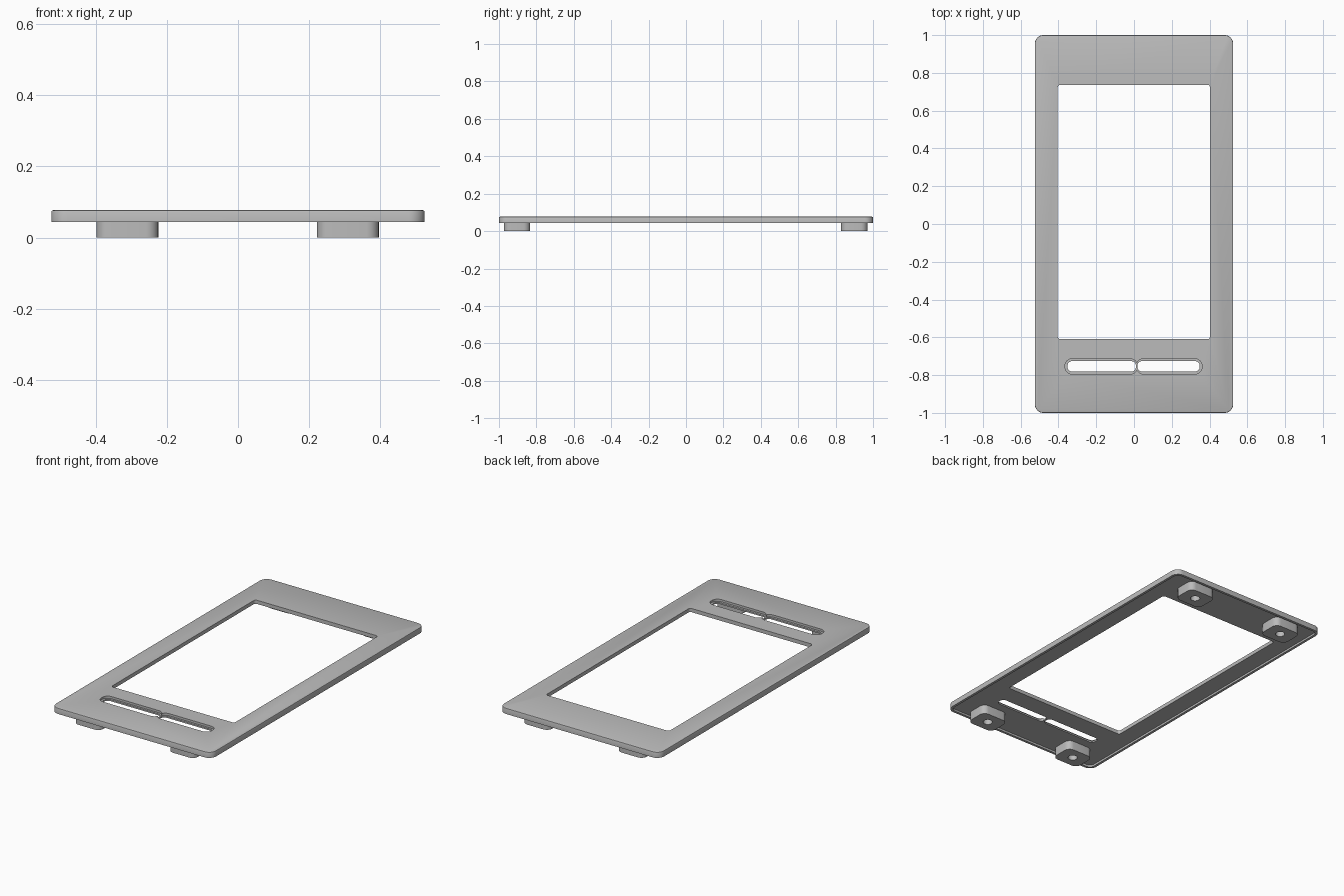
import bpy
import bmesh
from math import pi, cos, sin, radians

if "Cube" in bpy.data.objects:
    bpy.data.objects.remove(bpy.data.objects["Cube"])

grey = bpy.data.materials.new("plain grey")
grey.use_nodes = True
grey.diffuse_color = (0.5, 0.5, 0.5, 1)
shader = next(n for n in grey.node_tree.nodes if n.type == "BSDF_PRINCIPLED")
shader.inputs["Base Color"].default_value = (0.5, 0.5, 0.5, 1)


def slab(name, x0, x1, y0, y1, z0, z1, radius, steps=6, edge=0):
    """Upright prism with rounded corners and an optional softened top rim."""
    bm = bmesh.new()
    corners = [(x1 - radius, y1 - radius), (x0 + radius, y1 - radius),
               (x0 + radius, y0 + radius), (x1 - radius, y0 + radius)]
    ring = []
    for i, (cx, cy) in enumerate(corners):
        for s in range(steps + 1):
            a = (i + s / steps) * pi / 2
            ring.append(bm.verts.new((cx + radius * cos(a), cy + radius * sin(a), z0)))
    base = bm.faces.new(ring)
    grown = bmesh.ops.extrude_face_region(bm, geom=[base], use_keep_orig=True)
    top = [v for v in grown["geom"] if isinstance(v, bmesh.types.BMVert)]
    bmesh.ops.translate(bm, vec=(0, 0, z1 - z0), verts=top)
    bmesh.ops.recalc_face_normals(bm, faces=bm.faces)
    if edge:
        rim = [e for e in bm.edges if all(v in top for v in e.verts)]
        bmesh.ops.bevel(bm, geom=rim, offset=edge, segments=2, profile=0.5, affect="EDGES")
    mesh = bpy.data.meshes.new(name)
    bm.to_mesh(mesh)
    bm.free()
    mesh.materials.append(grey)
    obj = bpy.data.objects.new(name, mesh)
    bpy.context.collection.objects.link(obj)
    return obj


def carve(obj, cutters):
    """Subtract the cutters, then discard them."""
    for cutter in cutters:
        cutter.hide_render = True
        mod = obj.modifiers.new("cut", "BOOLEAN")
        mod.operation, mod.solver, mod.object = "DIFFERENCE", "EXACT", cutter
    graph = bpy.context.evaluated_depsgraph_get()
    mesh = bpy.data.meshes.new_from_object(obj.evaluated_get(graph))
    obj.modifiers.clear()
    obj.data = mesh
    for cutter in cutters:
        bpy.data.objects.remove(cutter)


def smooth(obj):
    bpy.ops.object.select_all(action="DESELECT")
    obj.select_set(True)
    bpy.context.view_layer.objects.active = obj
    bpy.ops.object.shade_smooth_by_angle(angle=radians(30))


BOTTOM, TOP, UNDER = 0.043, 0.077, 0.055

# Face plate with window, hollow underside and two stepped slots
plate = slab("face_plate", -0.525, 0.525, -1, 1, BOTTOM, TOP, 0.045, 8, 0.005)
cutters = [
    slab("underside_cutter", -0.51, 0.51, -0.985, 0.985, 0, UNDER, 0.03),
    slab("window_cutter", -0.404, 0.402, -0.61, 0.737, 0, 0.2, 0.014),
]
for x0, x1 in ((-0.365, 0.018), (0.013, 0.36)):
    cutters.append(slab("recess_cutter", x0, x1, -0.794, -0.714, 0.064, 0.2, 0.036))
for x0, x1 in ((-0.352, 0.010), (0.018, 0.348)):
    cutters.append(slab("slot_cutter", x0, x1, -0.781, -0.726, 0, 0.2, 0.024))
carve(plate, cutters)
smooth(plate)

# Four feet, each with a blind screw hole
for side, x in (("left", 0.309), ("right", -0.311)):
    for end, y in (("front", -0.904), ("back", 0.9)):
        foot = slab(f"{end}_{side}_foot", x - 0.087, x + 0.087,
                    y - 0.07, y + 0.07, 0, UNDER + 0.004, 0.035)
        r = 0.026
        carve(foot, [slab("hole_cutter", x - r, x + r, y - r, y + r, -0.1, 0.05, r - 0.0005)])
        smooth(foot)
